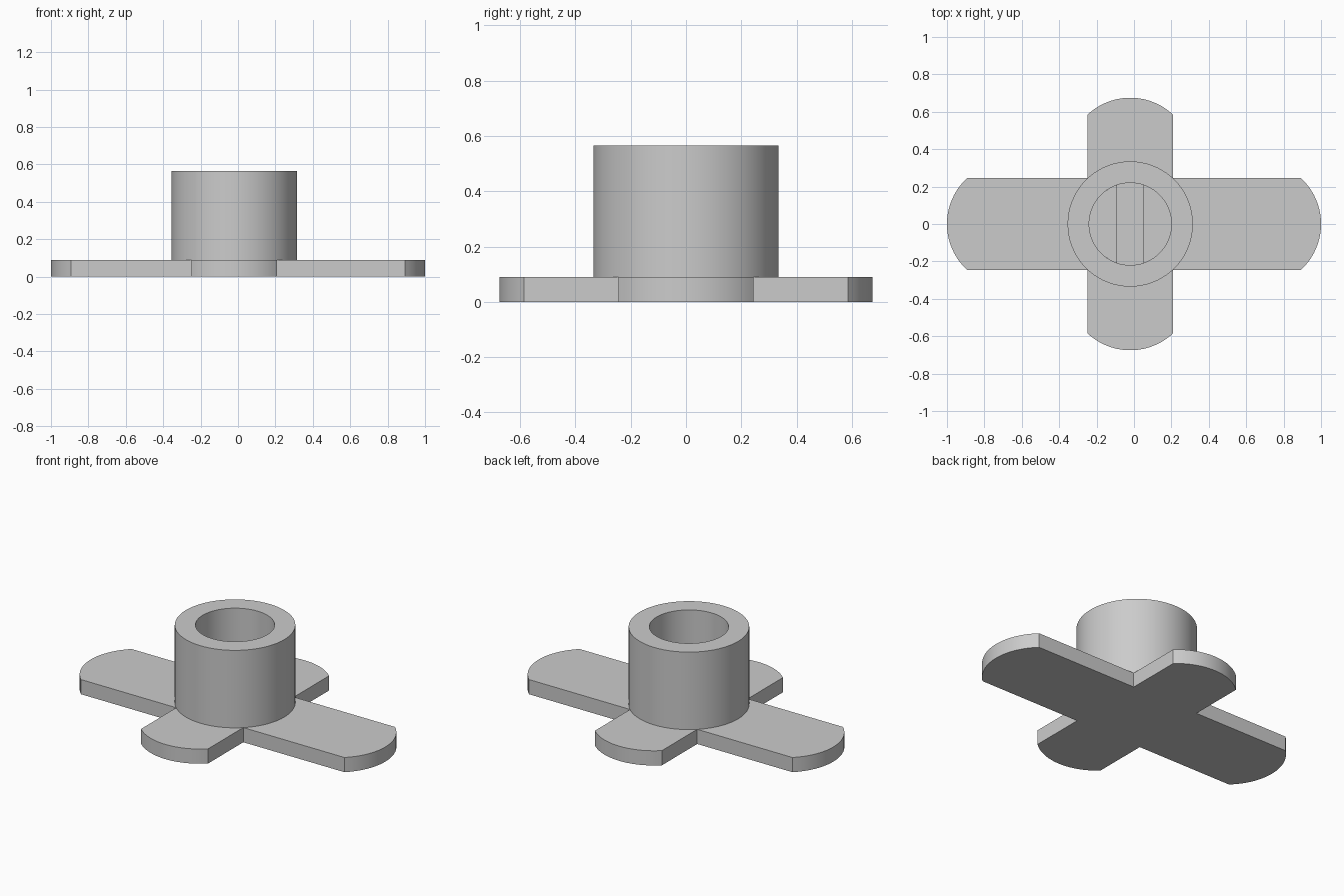
import bpy, bmesh
from math import sin, cos, asin, acos, pi

if "Cube" in bpy.data.objects:
    bpy.data.objects.remove(bpy.data.objects["Cube"])

CX = -0.02                      # hub axis
HUB_R, BORE_R = 0.335, 0.22
PLATE_H, HUB_H = 0.09, 0.565

grey = bpy.data.materials.new("plain grey")
grey.use_nodes = True
colour = (0.6, 0.6, 0.6, 1)
grey.diffuse_color = colour
grey.node_tree.nodes["Principled BSDF"].inputs["Base Color"].default_value = colour


def finish(bm, name):
    bmesh.ops.recalc_face_normals(bm, faces=bm.faces)
    mesh = bpy.data.meshes.new(name)
    bm.to_mesh(mesh)
    bm.free()
    mesh.materials.append(grey)
    obj = bpy.data.objects.new(name, mesh)
    bpy.context.collection.objects.link(obj)
    bpy.ops.object.select_all(action="DESELECT")
    obj.select_set(True)
    bpy.context.view_layer.objects.active = obj
    bpy.ops.object.shade_smooth_by_angle(angle=pi / 6)
    return obj


def prism(name, outline, z0, z1):
    bm = bmesh.new()
    face = bm.faces.new([bm.verts.new((x, y, z0)) for x, y in outline])
    new = bmesh.ops.extrude_face_region(bm, geom=[face])["geom"]
    top = [v for v in new if isinstance(v, bmesh.types.BMVert)]
    bmesh.ops.translate(bm, verts=top, vec=(0, 0, z1 - z0))
    return finish(bm, name)


def arc(cx, cy, r, a0, a1, steps=20):
    return [(cx + r * cos(a0 + (a1 - a0) * i / steps),
             cy + r * sin(a0 + (a1 - a0) * i / steps)) for i in range(steps + 1)]


# Cross-shaped plate: four arms with rounded ends and square inner corners
WX, WY = 0.2275, 0.245          # half widths of the short and long arms
outline = []
for turn, half, centre in (
        (0, WY, (1 - HUB_R, 0)),
        (pi / 2, WX, (CX, 0.675 - HUB_R)),
        (pi, WY, (HUB_R - 1, 0)),
        (3 * pi / 2, WX, (CX, HUB_R - 0.675))):
    spread = asin(half / HUB_R)
    outline += arc(*centre, HUB_R, turn - spread, turn + spread)
    mid = turn + pi / 4
    outline.append((CX + WX * (1 if cos(mid) > 0 else -1),
                    WY * (1 if sin(mid) > 0 else -1)))
prism("cross_plate", outline, 0, PLATE_H)

# Hub: open-ended tube standing on the plate
bm = bmesh.new()
profile = ((HUB_R, PLATE_H), (HUB_R, HUB_H), (BORE_R, HUB_H), (BORE_R, PLATE_H))
N = 72
rings = [[bm.verts.new((CX + r * cos(2 * pi * i / N), r * sin(2 * pi * i / N), z))
          for i in range(N)] for r, z in profile]
for a, b in zip(rings, rings[1:]):
    for i in range(N):
        j = (i + 1) % N
        bm.faces.new((a[i], a[j], b[j], b[i]))
finish(bm, "hub_tube")

# Two flats low in the bore, leaving a slot across the middle
flat = acos(0.07 / BORE_R)
for name, turn in (("left_bore_flat", 0), ("right_bore_flat", pi)):
    prism(name, arc(CX, 0, BORE_R, turn - flat, turn + flat, 28), PLATE_H, 0.27)
